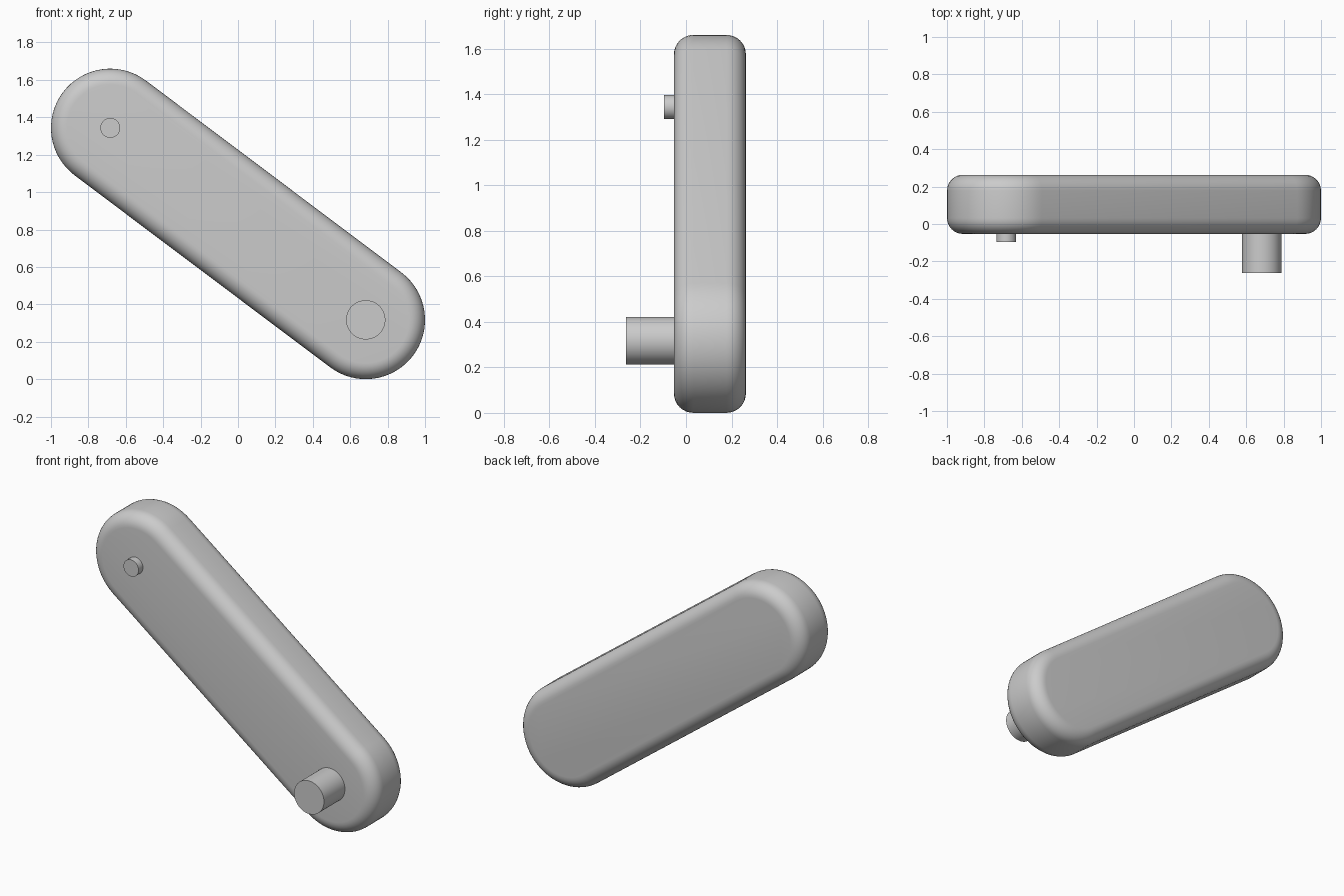
import bpy, bmesh, math
from mathutils import Vector

cube = bpy.data.objects.get("Cube")
if cube:
    bpy.data.objects.remove(cube, do_unlink=True)

# Single grey material
grey = bpy.data.materials.new("plain grey")
grey.use_nodes = True
colour = (0.6, 0.6, 0.6, 1.0)
grey.diffuse_color = colour
grey.node_tree.nodes["Principled BSDF"].inputs["Base Color"].default_value = colour

UPPER = Vector((-0.683, 1.343))   # end centres in x, z
LOWER = Vector((0.683, 0.317))
RADIUS = 0.317
FRONT, BACK = -0.053, 0.263


def arc(centre, radius, start, sweep, steps):
    return [(centre.x + radius * math.cos(start + sweep * i / steps),
             centre.y + radius * math.sin(start + sweep * i / steps))
            for i in range(steps + 1)]


def extrude_outline(name, outline, y0, y1, bevel=0.0):
    """Extrude a closed x-z outline from y0 back to y1."""
    bm = bmesh.new()
    face = bm.faces.new([bm.verts.new((x, y0, z)) for x, z in outline])
    res = bmesh.ops.extrude_face_region(bm, geom=[face])
    moved = [v for v in res["geom"] if isinstance(v, bmesh.types.BMVert)]
    bmesh.ops.translate(bm, verts=moved, vec=(0, y1 - y0, 0))
    bmesh.ops.recalc_face_normals(bm, faces=bm.faces)
    mesh = bpy.data.meshes.new(name)
    bm.to_mesh(mesh)
    bm.free()
    mesh.materials.append(grey)
    obj = bpy.data.objects.new(name, mesh)
    bpy.context.collection.objects.link(obj)
    bpy.ops.object.select_all(action="DESELECT")
    obj.select_set(True)
    bpy.context.view_layer.objects.active = obj
    if bevel:
        mod = obj.modifiers.new("rounded rim", "BEVEL")
        mod.width = bevel
        mod.segments = 8
        mod.limit_method = "ANGLE"
        mod.angle_limit = math.radians(40)
        bpy.ops.object.modifier_apply(modifier=mod.name)
    bpy.ops.object.shade_smooth_by_angle(angle=math.radians(35))
    return obj


# Arm: straight sides with half-round ends and rounded rims
axis = LOWER - UPPER
side = math.atan2(axis.y, axis.x) + math.pi / 2
outline = (arc(UPPER, RADIUS, side, math.pi, 32)
           + arc(LOWER, RADIUS, side + math.pi, math.pi, 32))
extrude_outline("crank_arm", outline, FRONT, BACK, bevel=0.085)

# Round pins on the front, sunk slightly into the arm
for name, centre, radius, tip in (("small_pin", UPPER, 0.053, -0.097),
                                  ("large_pin", LOWER, 0.105, -0.263)):
    circle = arc(centre, radius, 0, math.tau, 48)[:-1]
    extrude_outline(name, circle, tip, FRONT + 0.02)
